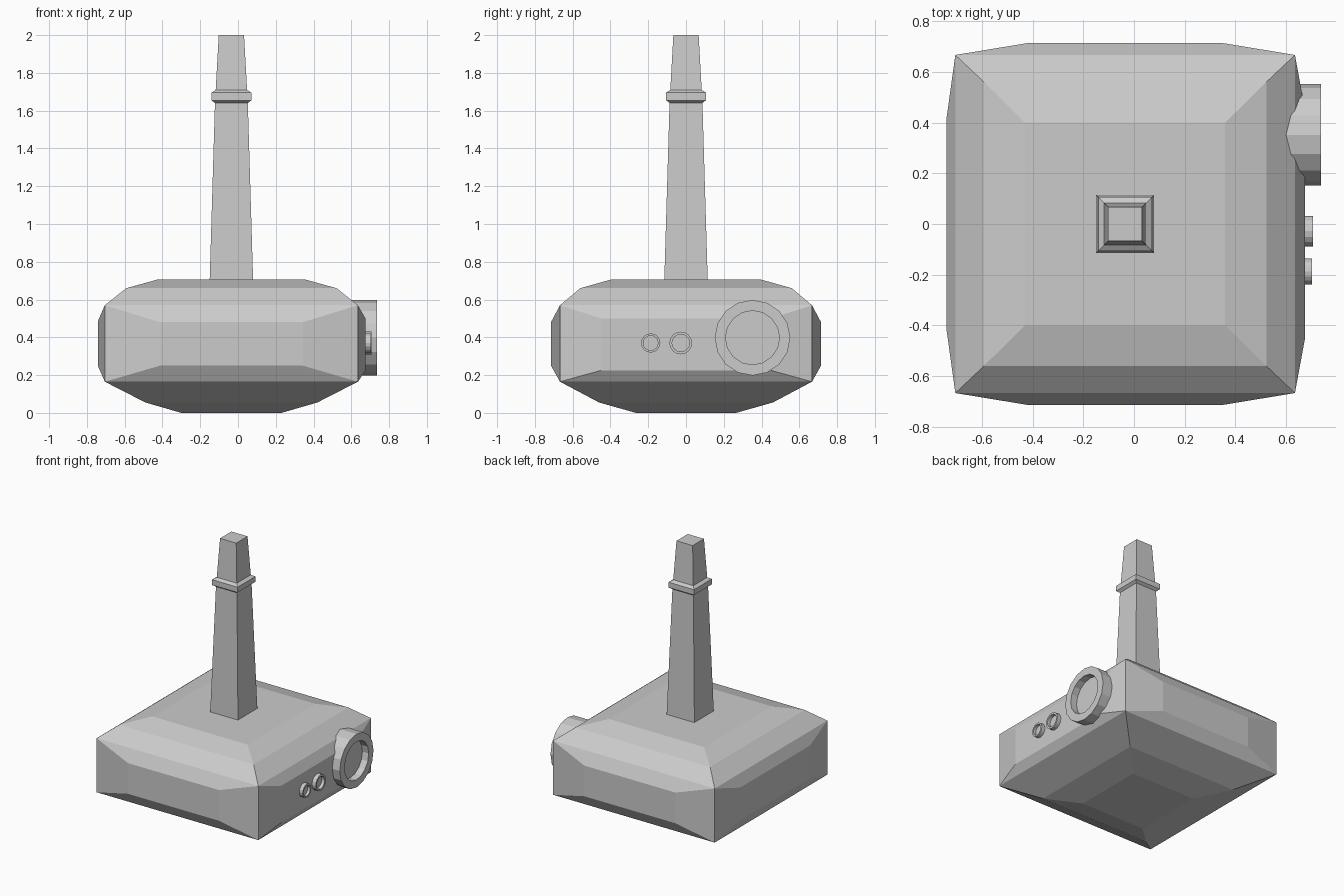
import bpy, bmesh
from math import cos, sin, pi

if "Cube" in bpy.data.objects:
    bpy.data.objects.remove(bpy.data.objects["Cube"])

CX = -0.035  # body and shaft are slightly left of the origin


def finish(bm, name):
    bmesh.ops.recalc_face_normals(bm, faces=bm.faces)
    mesh = bpy.data.meshes.new(name)
    bm.to_mesh(mesh)
    bm.free()
    obj = bpy.data.objects.new(name, mesh)
    bpy.context.collection.objects.link(obj)
    return obj


def rect(bm, hx, hy, z):
    return [bm.verts.new((CX + sx * hx, sy * hy, z))
            for sx, sy in ((-1, -1), (1, -1), (1, 1), (-1, 1))]


def bridge(bm, a, b):
    n = len(a)
    for i in range(n):
        j = (i + 1) % n
        bm.faces.new((a[i], a[j], b[j], b[i]))


def square_loft(name, profile):
    bm = bmesh.new()
    rings = [rect(bm, h, h, z) for h, z in profile]
    for a, b in zip(rings, rings[1:]):
        bridge(bm, a, b)
    bm.faces.new(rings[0])
    bm.faces.new(rings[-1])
    return finish(bm, name)


def dial(name, y, z, r, r_in, x_back, x_front, x_floor, sides):
    bm = bmesh.new()
    rings = [[bm.verts.new((x, y + rad * cos(2 * pi * i / sides),
                            z + rad * sin(2 * pi * i / sides)))
              for i in range(sides)]
             for rad, x in ((r, x_back), (r, x_front), (r_in, x_front), (r_in, x_floor))]
    for a, b in zip(rings, rings[1:]):
        bridge(bm, a, b)
    bm.faces.new(rings[0])
    bm.faces.new(rings[-1])
    return finish(bm, name)


# Faceted body: stacked rings, with a raised panel on each side wall
bm = bmesh.new()
low = [rect(bm, *p) for p in ((0.265, 0.265, 0), (0.455, 0.46, 0.055), (0.67, 0.667, 0.165))]
high = [rect(bm, *p) for p in ((0.67, 0.667, 0.57), (0.557, 0.56, 0.66), (0.395, 0.4, 0.705))]
for group in (low, high):
    for a, b in zip(group, group[1:]):
        bridge(bm, a, b)
bm.faces.new(low[0])
bm.faces.new(high[-1])
# (outward x, outward y, distance, half length, bottom, top)
panels = ((0, -1, 0.715, 0.378, 0.25, 0.48), (1, 0, 0.71, 0.45, 0.225, 0.5),
          (0, 1, 0.715, 0.378, 0.25, 0.48), (-1, 0, 0.705, 0.415, 0.245, 0.49))
for i, (nx, ny, d, h, z0, z1) in enumerate(panels):
    j = (i + 1) % 4
    outer = (low[2][i], low[2][j], high[0][j], high[0][i])
    inner = [bm.verts.new((CX + nx * d - ny * s * h, ny * d + nx * s * h, z))
             for s, z in ((-1, z0), (1, z0), (1, z1), (-1, z1))]
    bridge(bm, outer, inner)
    bm.faces.new(inner)
finish(bm, "body")

# Tapered square shaft and its collar
square_loft("shaft", [(0.115, 0.7), (0.087, 1.64), (0.083, 1.71), (0.067, 2.0)])
square_loft("shaft_collar", [(0.086, 1.64), (0.106, 1.655), (0.106, 1.695), (0.083, 1.71)])

# Round fittings on the right side
dial("large_dial", 0.352, 0.398, 0.2, 0.143, 0.56, 0.737, 0.685, 16)
dial("small_knob_back", -0.028, 0.37, 0.06, 0.046, 0.65, 0.706, 0.682, 16)
dial("small_knob_front", -0.187, 0.37, 0.051, 0.039, 0.65, 0.703, 0.682, 16)
